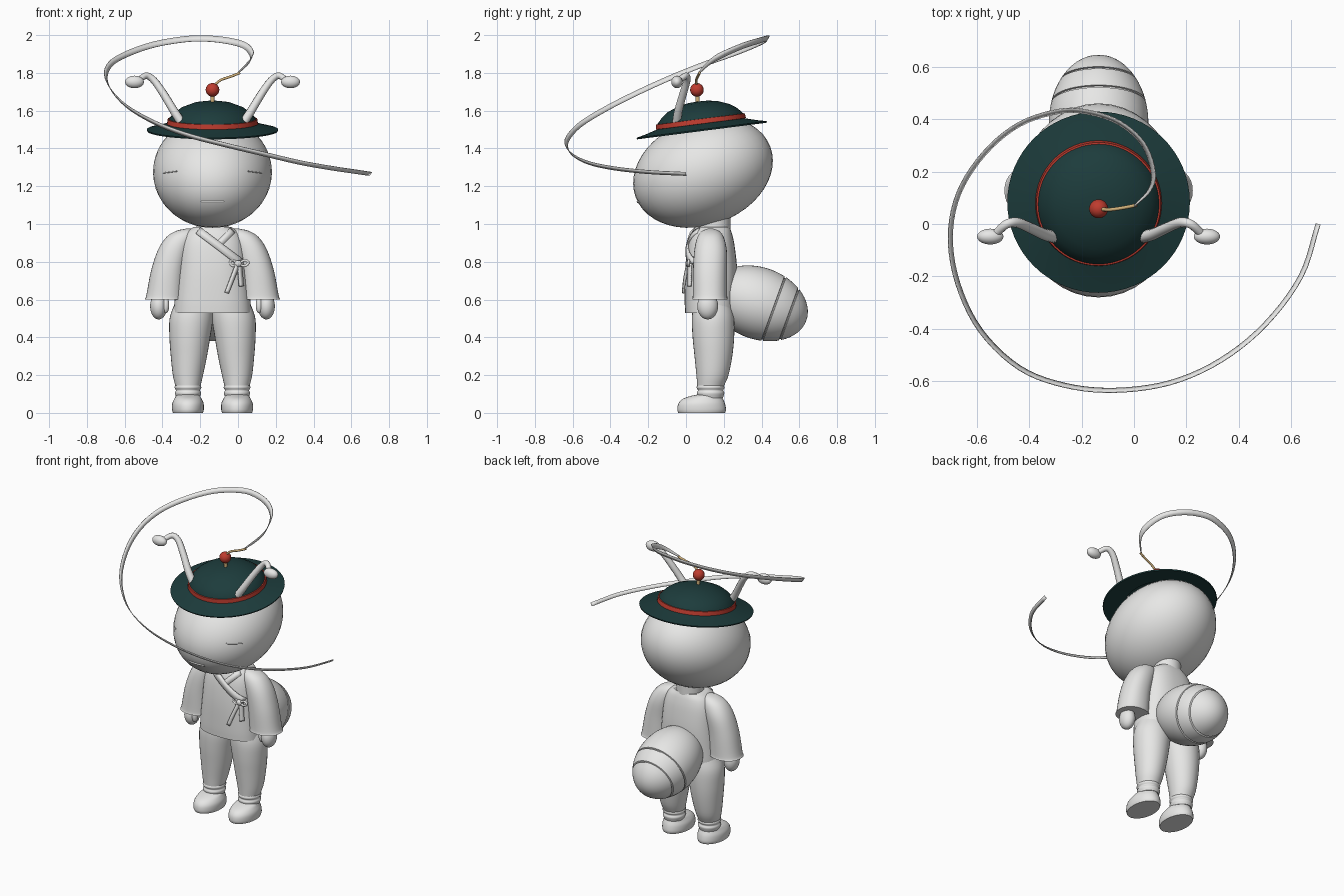
import bpy, bmesh, math
from mathutils import Vector, Matrix
from mathutils.bvhtree import BVHTree

if "Cube" in bpy.data.objects:
    bpy.data.objects.remove(bpy.data.objects["Cube"])

CX = -0.135  # the figure's own centre line


def material(name, color):
    m = bpy.data.materials.new(name)
    m.use_nodes = True
    m.diffuse_color = (*color, 1)
    m.node_tree.nodes["Principled BSDF"].inputs["Base Color"].default_value = (*color, 1)
    return m


WHITE = material("white", (0.8, 0.8, 0.79))
GREEN = material("dark_green", (0.012, 0.045, 0.045))
RED = material("red", (0.52, 0.045, 0.028))
GOLD = material("gold", (0.65, 0.45, 0.2))


def spline(points, n=5):
    """Catmull-Rom refinement of a list of tuples."""
    p = [Vector(q) for q in points]
    p = [2 * p[0] - p[1]] + p + [2 * p[-1] - p[-2]]
    out = []
    for a, b, c, d in zip(p, p[1:], p[2:], p[3:]):
        for k in range(n):
            t = k / n
            out.append(0.5 * (2 * b + (c - a) * t + (2 * a - 5 * b + 4 * c - d) * t * t
                              + (3 * b - a - 3 * c + d) * t ** 3))
    return out + [p[-2]]


def finish(ob, mat, angle=40):
    ob.data.materials.append(mat)
    bpy.ops.object.select_all(action="DESELECT")
    ob.select_set(True)
    bpy.context.view_layer.objects.active = ob
    bpy.ops.object.shade_smooth_by_angle(angle=math.radians(angle))
    return ob


def mesh_object(name, bm, mat, angle=40):
    bmesh.ops.recalc_face_normals(bm, faces=bm.faces)
    me = bpy.data.meshes.new(name)
    bm.to_mesh(me)
    bm.free()
    ob = bpy.data.objects.new(name, me)
    bpy.context.collection.objects.link(ob)
    return finish(ob, mat, angle)


def skin(bm, rings):
    for a, b in zip(rings, rings[1:]):
        for i in range(len(a)):
            j = (i + 1) % len(a)
            bm.faces.new((a[i], a[j], b[j], b[i]))


def loft(name, rings, mat=WHITE, side=1, power=2.0, n=32):
    """Stack of rounded rings: (z, offset from centre line, y, radius x, radius y)."""
    bm = bmesh.new()
    loops = []
    for z, dx, cy, rx, ry in map(tuple, map(lambda v: v[:], spline_rings(rings))):
        loop = []
        for i in range(n):
            c, s = math.cos(math.tau * i / n), math.sin(math.tau * i / n)
            px = math.copysign(abs(c) ** (2 / power), c)
            py = math.copysign(abs(s) ** (2 / power), s)
            loop.append(bm.verts.new((CX + side * dx + rx * px, cy + ry * py, z)))
        loops.append(loop)
    skin(bm, loops)
    bm.faces.new(loops[0])
    bm.faces.new(loops[-1])
    return mesh_object(name, bm, mat)


def spline_rings(rings):
    return spline(rings, 4)


def lathe(name, profile, matrix, mat, n=48):
    """Profile of (radius, height) spun about the local z axis."""
    bm = bmesh.new()
    loops = [[bm.verts.new((r * math.cos(math.tau * i / n), r * math.sin(math.tau * i / n), z))
              for i in range(n)] for r, z in profile]
    skin(bm, loops)
    bmesh.ops.remove_doubles(bm, verts=bm.verts, dist=1e-5)
    bm.transform(matrix)
    return mesh_object(name, bm, mat)


def ball(name, loc, radii, mat=WHITE, tilt=0.0):
    bm = bmesh.new()
    bmesh.ops.create_uvsphere(bm, u_segments=40, v_segments=24, radius=1)
    bm.transform(Matrix.Translation(loc) @ Matrix.Rotation(math.radians(tilt), 4, "X")
                 @ Matrix.Diagonal((*radii, 1)))
    return mesh_object(name, bm, mat)


def tube(name, points, radius, mat=WHITE, end=1.0):
    cu = bpy.data.curves.new(name, "CURVE")
    cu.dimensions = "3D"
    cu.bevel_depth, cu.bevel_resolution, cu.use_fill_caps = radius, 3, True
    path = spline(points, 6)
    sp = cu.splines.new("POLY")
    sp.points.add(len(path) - 1)
    for i, (q, co) in enumerate(zip(sp.points, path)):
        q.co = (*co, 1)
        q.radius = 1 + (end - 1) * i / (len(path) - 1)
    ob = bpy.data.objects.new(name, cu)
    bpy.context.collection.objects.link(ob)
    bpy.ops.object.select_all(action="DESELECT")
    ob.select_set(True)
    bpy.context.view_layer.objects.active = ob
    bpy.ops.object.convert(target="MESH")
    return finish(bpy.context.object, mat)


def strip(name, edge_a, edge_b, thickness):
    bm = bmesh.new()
    a, b = [[bm.verts.new(p) for p in e] for e in (edge_a, edge_b)]
    for i in range(len(a) - 1):
        bm.faces.new((a[i], a[i + 1], b[i + 1], b[i]))
    ob = mesh_object(name, bm, WHITE)
    mod = ob.modifiers.new("thickness", "SOLIDIFY")
    mod.thickness, mod.offset = thickness, 0


def front_of(ob):
    """Function giving the y of an object's front surface at (x, z)."""
    tree = BVHTree.FromPolygons([v.co for v in ob.data.vertices],
                                [p.vertices for p in ob.data.polygons])

    def y_at(x, z):
        hit = tree.ray_cast(Vector((x, -2, z)), Vector((0, 1, 0)))[0]
        return hit.y if hit else 0.06
    return y_at


# Head and face
head = ball("head", (CX, 0.09, 1.275), (0.315, 0.381, 0.281), tilt=20.7)
face_y = front_of(head)
for name, x0, x1, z0, z1, r in (("right_eye", -0.395, -0.32, 1.27, 1.28, 0.003),
                                ("left_eye", 0.05, 0.125, 1.28, 1.27, 0.003),
                                ("mouth", -0.195, -0.075, 1.117, 1.117, 0.006)):
    pts = [(x0 + (x1 - x0) * k / 4, z0 + (z1 - z0) * k / 4) for k in range(5)]
    tube(name, [(x, face_y(x, z), z) for x, z in pts], r)

# Hat, tilted forward
tilt = Matrix.Translation((CX, 0.083, 1.5)) @ Matrix.Rotation(math.radians(7.3), 4, "X")
lathe("hat", [(0.21, 0.008), (0.345, -0.008), (0.348, 0.0), (0.29, 0.014), (0.236, 0.03),
              (0.231, 0.056), (0.2, 0.09), (0.165, 0.115), (0.1, 0.14), (0.05, 0.148), (0, 0.15)],
      tilt, GREEN, 64)
lathe("hat_band", [(0.232, 0.03), (0.241, 0.031), (0.237, 0.056), (0.228, 0.057)], tilt, RED, 64)
tube("hat_post", [(CX, 0.062, 1.64), (CX, 0.06, 1.69)], 0.011, GOLD)
ball("hat_bead", (CX, 0.058, 1.71), (0.036,) * 3, RED)
tube("hat_wire", [(CX + 0.01, 0.056, 1.735), (-0.09, 0.055, 1.763), (-0.04, 0.062, 1.78),
                  (0.01, 0.072, 1.8)], 0.007, GOLD)

# Long spiral ribbon
path = spline([(0.0, 0.068, 1.8), (0.06, 0.13, 1.86), (0.073, 0.2, 1.9), (0.035, 0.305, 1.945),
               (-0.055, 0.385, 1.97), (-0.17, 0.425, 1.982), (-0.283, 0.43, 1.978),
               (-0.437, 0.38, 1.952), (-0.57, 0.27, 1.908), (-0.667, 0.12, 1.855),
               (-0.7, -0.046, 1.79), (-0.672, -0.226, 1.71), (-0.585, -0.406, 1.62),
               (-0.437, -0.548, 1.535), (-0.264, -0.615, 1.47), (-0.073, -0.634, 1.42),
               (0.138, -0.605, 1.37), (0.33, -0.52, 1.325), (0.5, -0.383, 1.295),
               (0.636, -0.2, 1.275), (0.702, 0, 1.265)])
upper, lower = [], []
for i, p in enumerate(path):
    t = i / (len(path) - 1)
    out = (path[min(i + 1, len(path) - 1)] - path[max(i - 1, 0)]).cross(Vector((0, 0, 1)))
    out.z = 0
    half = out.normalized() * 0.008 + Vector((0, 0, 0.018 - 0.009 * t))
    half *= min(1, 0.3 + t * 8)
    upper.append(p + half)
    lower.append(p - half)
strip("ribbon", upper, lower, 0.004)

# Shirt and neck
shirt = loft("shirt", [(0.53, 0, 0.13, 0.205, 0.135), (0.6, 0, 0.13, 0.2, 0.137),
                       (0.75, 0, 0.133, 0.185, 0.138), (0.88, 0, 0.133, 0.172, 0.125),
                       (0.95, 0, 0.135, 0.145, 0.108), (0.985, 0, 0.14, 0.1, 0.09)],
             power=2.5, n=48)
loft("neck", [(0.95, 0, 0.15, 0.085, 0.085), (1.06, 0, 0.15, 0.085, 0.085)])
chest_y = front_of(shirt)


def band(name, start, finish_at, width, lift):
    """Flat cloth band lying on the front of the shirt."""
    a, b = Vector(start), Vector(finish_at)
    w = (b - a).orthogonal().normalized() * width / 2
    edges = [[], []]
    for k in range(13):
        q = a.lerp(b, k / 12)
        for edge, s in zip(edges, (1, -1)):
            x, z = q + w * s
            edge.append((x, chest_y(x, z) - lift, z))
    strip(name, *edges, 0.009)


band("under_collar", (-0.03, 0.965), (-0.115, 0.88), 0.036, 0.002)
band("over_collar", (-0.21, 0.965), (0.015, 0.795), 0.04, 0.005)
band("bow_tail_long", (0.0, 0.79), (-0.06, 0.635), 0.022, 0.014)
band("bow_tail_short", (0.008, 0.79), (0.018, 0.67), 0.022, 0.016)
by = chest_y(0.0, 0.79) - 0.015
ball("bow_knot", (0.0, by, 0.79), (0.02, 0.014, 0.018))
for name, s in (("bow_loop_left", 1), ("bow_loop_right", -0.8)):
    tube(name, [(0, by, 0.79), (s * 0.035, by, 0.808), (s * 0.055, by, 0.795),
                (s * 0.035, by, 0.778), (0, by, 0.788)], 0.007)

# Limbs and antennae, mirrored about the figure's centre line
for side, tag in ((1, "left_"), (-1, "right_")):
    loft(tag + "sleeve", [(0.6, 0.255, 0.127, 0.104, 0.094), (0.625, 0.251, 0.127, 0.099, 0.091),
                          (0.75, 0.235, 0.127, 0.091, 0.09), (0.86, 0.205, 0.13, 0.085, 0.086),
                          (0.93, 0.17, 0.13, 0.075, 0.07), (0.963, 0.145, 0.13, 0.048, 0.045),
                          (0.975, 0.13, 0.13, 0.012, 0.015)], side=side, power=2.2)
    x = CX + side * 0.285
    ball(tag + "hand", (x, 0.115, 0.565), (0.045, 0.055, 0.07))
    ball(tag + "thumb", (x - side * 0.038, 0.09, 0.57), (0.018, 0.02, 0.042))
    loft(tag + "trouser_leg", [(0.14, 0.13, 0.13, 0.066, 0.07), (0.2, 0.13, 0.14, 0.08, 0.085),
                               (0.3, 0.125, 0.145, 0.096, 0.1), (0.4, 0.12, 0.145, 0.108, 0.11),
                               (0.5, 0.112, 0.143, 0.115, 0.112), (0.58, 0.1, 0.14, 0.1, 0.1)],
         side=side)
    loft(tag + "ankle_wrap", [(0.08, 0.13, 0.13, 0.062, 0.066), (0.105, 0.13, 0.13, 0.069, 0.073),
                              (0.12, 0.13, 0.13, 0.064, 0.067), (0.135, 0.13, 0.13, 0.071, 0.074),
                              (0.155, 0.13, 0.13, 0.062, 0.065)], side=side)
    loft(tag + "shoe", [(0, 0.13, 0.083, 0.08, 0.124), (0.018, 0.13, 0.083, 0.084, 0.129),
                        (0.05, 0.13, 0.083, 0.083, 0.123), (0.075, 0.13, 0.09, 0.072, 0.105),
                        (0.092, 0.13, 0.11, 0.06, 0.075), (0.1, 0.13, 0.125, 0.04, 0.045)],
         side=side)
    arc = [(0.16, -0.05, 1.53), (0.205, -0.04, 1.6), (0.26, -0.015, 1.69), (0.31, 0.005, 1.76),
           (0.35, 0.0, 1.785), (0.385, -0.03, 1.765), (0.4, -0.045, 1.752)]
    tube(tag + "antenna", [(CX + side * dx, y, z) for dx, y, z in arc], 0.024, end=0.6)
    ball(tag + "antenna_tip", (CX + side * 0.413, -0.048, 1.752), (0.05, 0.03, 0.033))

# Striped abdomen: an egg with two narrow grooves
profile = []
grooves = (0.084, 0.172)
stations = [-0.268 * math.cos(math.pi * k / 30) for k in range(31)]
stations = [t for t in stations if all(abs(t - g) > 0.008 for g in grooves)]
stations += [g + d for g in grooves for d in (-0.005, -0.003, 0.003, 0.005)]
for t in sorted(stations):
    r = 0.19 * math.sqrt(max(0, 1 - (t / 0.268) ** 2))
    profile.append((r - 0.008 * any(abs(t - g) < 0.004 for g in grooves), t))
lathe("abdomen", profile, Matrix.Translation((CX, 0.385, 0.58))
      @ Matrix.Rotation(math.radians(-110), 4, "X"), WHITE)
